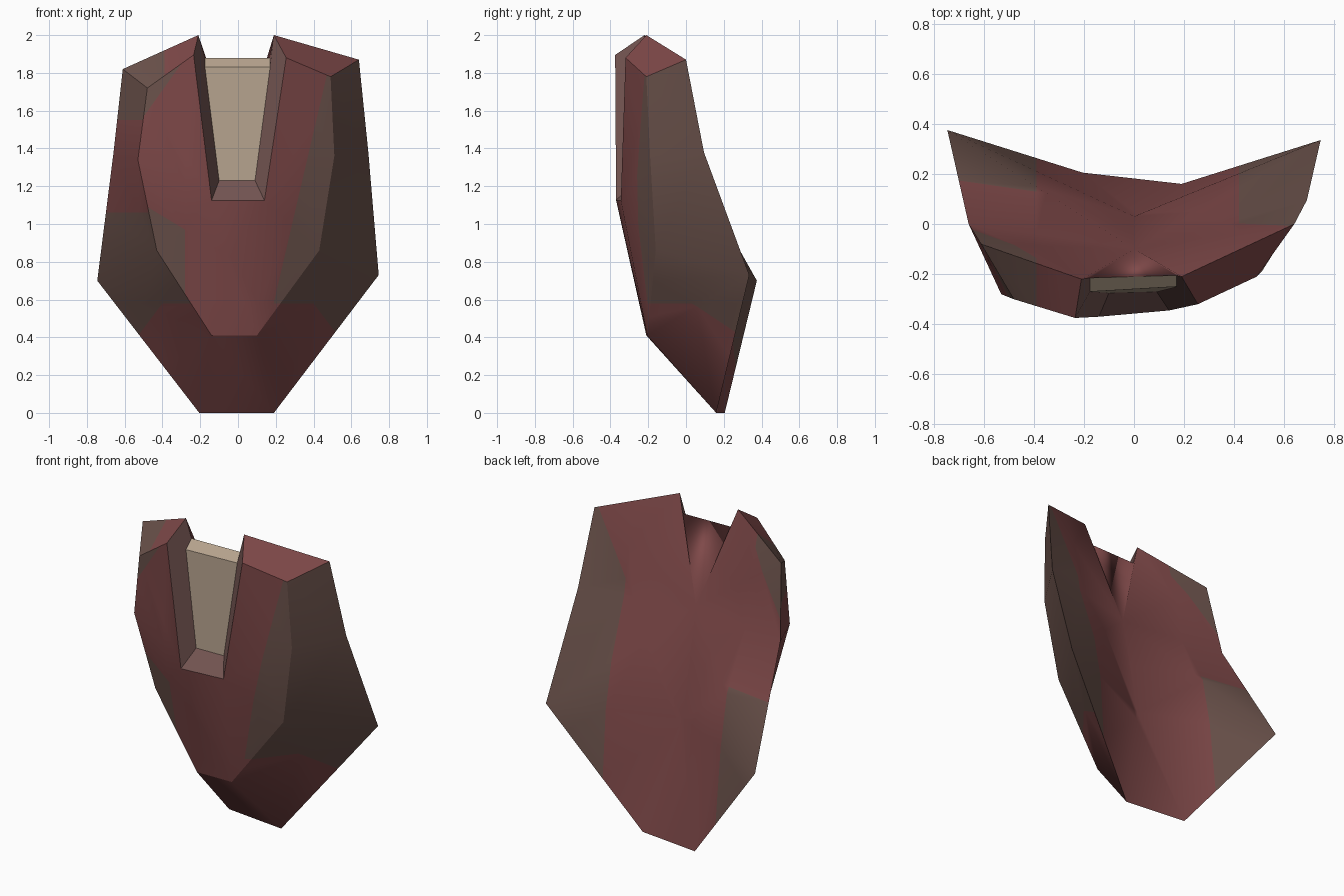
import bpy, bmesh

if "Cube" in bpy.data.objects:
    bpy.data.objects.remove(bpy.data.objects["Cube"])


def material(name, r, g, b):
    def lin(c):
        c /= 255
        return c / 12.92 if c <= 0.04045 else ((c + 0.055) / 1.055) ** 2.4
    m = bpy.data.materials.new(name)
    m.diffuse_color = (lin(r), lin(g), lin(b), 1)
    m.use_nodes = True
    m.node_tree.nodes["Principled BSDF"].inputs["Base Color"].default_value = m.diffuse_color
    return m


RED, GREY, MAUVE, TAN = range(4)
materials = [material("dull red", 127, 73, 73), material("grey brown", 108, 83, 76),
             material("mauve brown", 116, 85, 82), material("tan", 182, 163, 142)]

# Corner points as (left, right) pairs
points = {
    # outer rim
    "tip": ((-0.21, -0.22, 2.0), (0.19, -0.21, 2.0)),
    "shoulder": ((-0.61, -0.08, 1.82), (0.64, 0.0, 1.87)),
    "side": ((-0.66, 0.0, 1.37), (0.69, 0.095, 1.38)),
    "wing": ((-0.745, 0.375, 0.70), (0.745, 0.335, 0.73)),
    "foot": ((-0.205, 0.205, 0.0), (0.19, 0.16, 0.0)),
    # front plate
    "f_tip": ((-0.235, -0.375, 1.895), (0.255, -0.32, 1.88)),
    "f_shoulder": ((-0.48, -0.30, 1.72), (0.49, -0.21, 1.78)),
    "f_side": ((-0.53, -0.28, 1.34), (0.51, -0.19, 1.36)),
    "f_wing": ((-0.43, -0.21, 0.86), (0.43, -0.16, 0.86)),
    "f_foot": ((-0.14, -0.21, 0.41), (0.10, -0.205, 0.41)),
    # notch
    "n_low": ((-0.14, -0.37, 1.125), (0.14, -0.345, 1.125)),
    "p_low": ((-0.10, -0.275, 1.23), (0.09, -0.27, 1.23)),
    "p_top": ((-0.175, -0.27, 1.83), (0.17, -0.25, 1.83)),
    "p_back": ((-0.175, -0.215, 1.88), (0.17, -0.205, 1.88)),
}
# Valley down the middle of the back
centre = {"c_mid": (0, -0.10, 1.38), "c_low": (0, 0.03, 0.72)}

FRONT, BACK, RIM, TOP, WALL, FLOOR, PANEL, LEDGE = range(1, 9)
# faces made once on each side
side_faces = [
    (FRONT, "f_tip f_shoulder f_side n_low"), (FRONT, "n_low f_side f_wing f_foot"),
    (RIM, "shoulder side f_side f_shoulder"), (RIM, "side wing f_wing f_side"),
    (RIM, "wing foot f_foot f_wing"), (TOP, "tip shoulder f_shoulder f_tip"),
    (WALL, "tip f_tip n_low p_low p_top p_back"),
    (BACK, "tip c_mid side shoulder"), (BACK, "tip p_back c_mid"),
    (BACK, "side c_mid wing"), (BACK, "c_mid c_low wing"), (BACK, "wing c_low foot"),
]
# faces joining the left to the right
bridges = [(FRONT, "n_low f_foot"), (RIM, "f_foot foot"), (FLOOR, "n_low p_low"),
           (PANEL, "p_low p_top"), (LEDGE, "p_top p_back"), (BACK, "p_back c_mid"),
           (BACK, "foot c_low")]

bm = bmesh.new()
part = bm.faces.layers.int.new("part")
v = {k: [bm.verts.new(c) for c in pair] for k, pair in points.items()}
v.update({k: [bm.verts.new(c)] * 2 for k, c in centre.items()})


def add(kind, verts):
    bm.faces.new(list(dict.fromkeys(verts)))[part] = kind


for kind, names in side_faces:
    names = names.split()
    add(kind, [v[n][0] for n in names])
    add(kind, [v[n][1] for n in reversed(names)])
for kind, names in bridges:
    a, b = names.split()
    add(kind, [v[a][0], v[b][0], v[b][1], v[a][1]])
bmesh.ops.recalc_face_normals(bm, faces=bm.faces[:])
bmesh.ops.triangulate(bm, faces=[f for f in bm.faces if f[part] in (FRONT, BACK, RIM)])


# Colour patch borders: lines x0, z0, slope (z over x)
def above(line, c):
    x0, z0, slope = line
    return c.z > z0 + slope * (c.x - x0)


def cut(kinds, side, line=None, x=None):
    co, no = ((x, 0, 0), (1, 0, 0)) if line is None else \
        ((line[0], 0, line[1]), (-line[2], 0, 1))
    faces = [f for f in bm.faces if f[part] in kinds
             and f.calc_center_median().x * side > 0.001]
    geom = set(faces)
    for f in faces:
        geom.update(f.verts)
        geom.update(f.edges)
    bmesh.ops.bisect_plane(bm, geom=list(geom), dist=1e-5, plane_co=co, plane_no=no)


FLAT_LOW, FLAT_MID, FLAT_HIGH = (0, 0.58, 0), (0, 1.06, 0), (0, 1.55, 0)
DOME_L, DOME_R = (-0.40, 0.58, 1.33), (0.40, 0.58, -1.33)
CORNER_F, CORNER_B = (-0.52, 1.54, 1.4), (-0.42, 1.80, 1.36)
ROUND_F = (-0.28, 0.97, -0.6)
SLANT_F, SLANT_B = (0.24, 0.8, 4.29), (0.43, 1.5, 2.0)

cut((RIM,), -1, FLAT_LOW)
cut((RIM,), -1, DOME_L)
cut((RIM,), -1, FLAT_MID)
cut((RIM,), -1, FLAT_HIGH)
cut((RIM,), 1, FLAT_LOW)
cut((RIM,), 1, DOME_R)
cut((FRONT,), -1, FLAT_LOW)
cut((FRONT,), -1, ROUND_F)
cut((FRONT,), -1, CORNER_F)
cut((FRONT,), -1, x=-0.28)
cut((FRONT,), 1, FLAT_LOW)
cut((FRONT,), 1, SLANT_F)
cut((BACK,), -1, FLAT_MID)
cut((BACK,), -1, CORNER_B)
cut((BACK, TOP), -1, x=-0.39)
cut((BACK,), 1, x=0.42)
cut((BACK,), 1, SLANT_B)


def is_grey(k, c):
    if c.x > 0:
        return ((k == FRONT and c.z > 0.58 and not above(SLANT_F, c))
                or (k == RIM and (c.z > 0.58 or above(DOME_R, c)))
                or (k == BACK and c.x > 0.42 and not above(SLANT_B, c)))
    if k == BACK:
        return c.x < -0.39 and (c.z < 1.06 or above(CORNER_B, c))
    if k == RIM:
        low = c.z > 0.58 or above(DOME_L, c)
        return (low and c.z < 1.06) or c.z > 1.55
    if k == FRONT:
        return ((c.x < -0.28 and c.z > 0.58 and not above(ROUND_F, c))
                or (c.x < -0.35 and above(CORNER_F, c)))
    return c.x < -0.39


for f in bm.faces:
    f.smooth = True
    k = f[part]
    if k in (WALL, FLOOR):
        f.material_index = MAUVE
    elif k in (PANEL, LEDGE):
        f.material_index = TAN
    else:
        f.material_index = GREY if is_grey(k, f.calc_center_median()) else RED
# Crisp creases only where different surfaces meet
for e in bm.edges:
    e.smooth = len({f[part] for f in e.link_faces}) == 1

mesh = bpy.data.meshes.new("armor_plate")
bm.to_mesh(mesh)
bm.free()
for m in materials:
    mesh.materials.append(m)
plate = bpy.data.objects.new("armor_plate", mesh)
bpy.context.collection.objects.link(plate)
